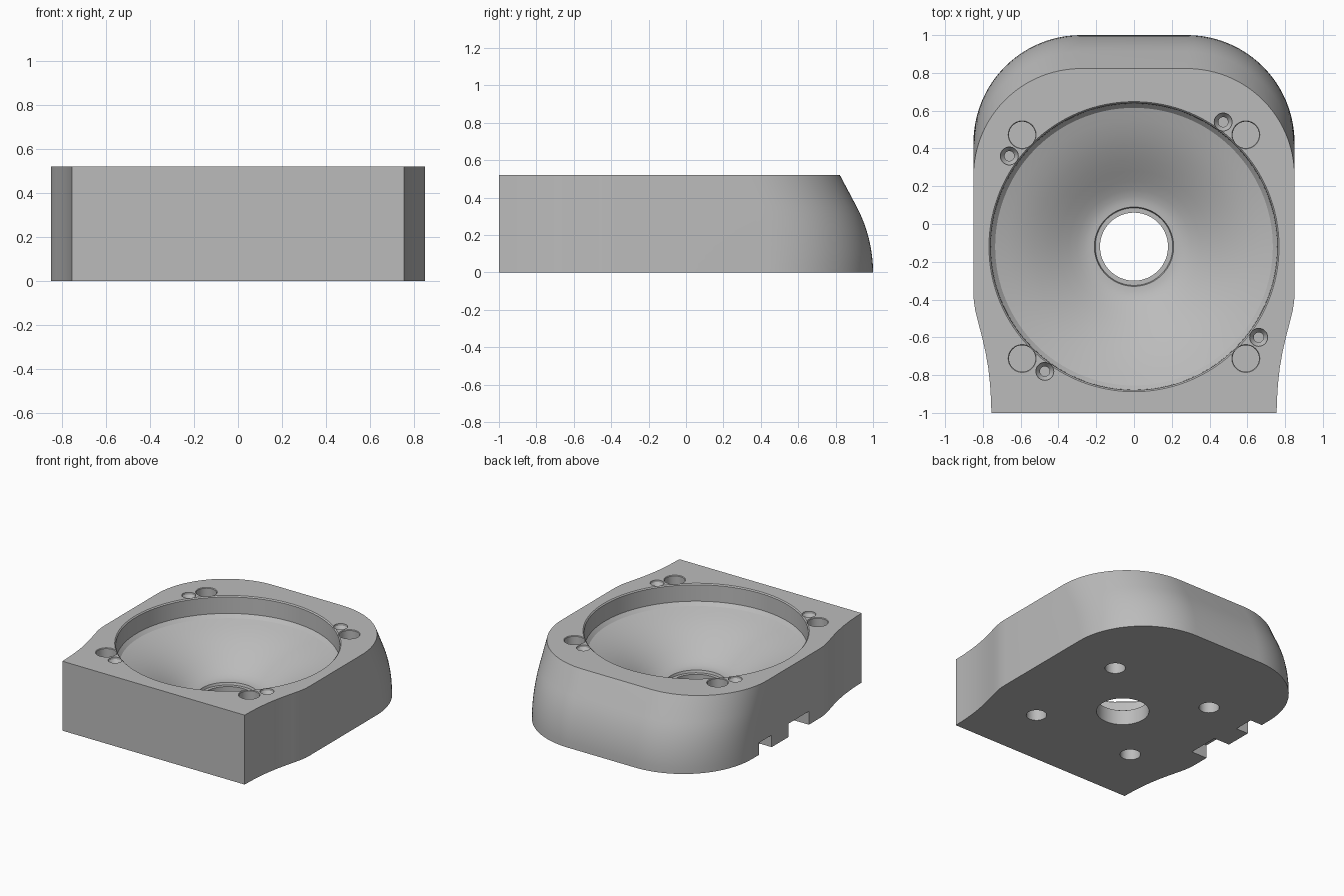
import bpy, bmesh
from math import sin, cos, pi, radians, tan

cube = bpy.data.objects.get("Cube")
if cube:
    bpy.data.objects.remove(cube, do_unlink=True)

HEIGHT = 0.52
BOWL_Y = -0.12

grey = bpy.data.materials.new("plain grey")
grey.use_nodes = True
COLOUR = (0.5, 0.5, 0.5, 1)
grey.diffuse_color = COLOUR
grey.node_tree.nodes["Principled BSDF"].inputs["Base Color"].default_value = COLOUR


def loft(name, rings):
    """Skin a stack of closed rings and cap both ends."""
    bm = bmesh.new()
    loops = [[bm.verts.new(p) for p in ring] for ring in rings]
    n = len(loops[0])
    for a, b in zip(loops, loops[1:]):
        for i in range(n):
            j = (i + 1) % n
            bm.faces.new((a[i], a[j], b[j], b[i]))
    bm.faces.new(loops[0])
    bm.faces.new(loops[-1])
    bmesh.ops.recalc_face_normals(bm, faces=bm.faces)
    mesh = bpy.data.meshes.new(name)
    bm.to_mesh(mesh)
    bm.free()
    mesh.materials.append(grey)
    ob = bpy.data.objects.new(name, mesh)
    bpy.context.collection.objects.link(ob)
    return ob


def lathe(name, profile, x, y, steps=48):
    """Revolve (radius, height) points around a vertical axis."""
    return loft(name, [[(x + r * cos(2 * pi * i / steps), y + r * sin(2 * pi * i / steps), z)
                        for i in range(steps)] for r, z in profile])


def box(name, x0, x1, y0, y1, z0, z1):
    return loft(name, [[(x0, y0, z), (x1, y0, z), (x1, y1, z), (x0, y1, z)] for z in (z0, z1)])


# Plan outline: straight front, waisted sides, round back corners
waist = [(0.755, -1), (0.757, -0.93), (0.762, -0.85), (0.772, -0.76), (0.786, -0.68),
         (0.804, -0.6), (0.825, -0.52), (0.84, -0.46), (0.848, -0.41), (0.85, -0.36)]
corner = [(0.28 + 0.57 * cos(a), 0.43 + 0.57 * sin(a))
          for a in (radians(90 * i / 24) for i in range(25))]
half = waist + corner
outline = half + [(-x, y) for x, y in reversed(half)]

# Back lean: an arc that runs into a straight slope
LEAN, RADIUS = radians(28), 0.75
lean = [(RADIUS * sin(LEAN * i / 8), RADIUS * (1 - cos(LEAN * i / 8))) for i in range(9)]
z_end, s_end = lean[-1]
lean.append((HEIGHT, s_end + (HEIGHT - z_end) * tan(LEAN)))

body = loft("housing_body", [[(x, y - s if y > 0.4 else y, z) for x, y in outline]
                             for z, s in lean])

# Flared bowl with its stepped rim and centre hole
cutters = [lathe("bowl_cutter", [
    (0.776, 0.528), (0.76, 0.512), (0.758, 0.39), (0.735, 0.365), (0.67, 0.344), (0.6, 0.318),
    (0.53, 0.286), (0.46, 0.248), (0.4, 0.212), (0.345, 0.178), (0.3, 0.153), (0.265, 0.138),
    (0.235, 0.131), (0.21, 0.13), (0.205, 0.112), (0.18, 0.112), (0.18, -0.05)], 0, BOWL_Y, 128)]

# Round pockets on top and blind holes underneath
for sx in (-1, 1):
    for sy in (-1, 1):
        cutters.append(lathe("pocket_cutter", [
            (0.078, HEIGHT + 0.005), (0.07, HEIGHT - 0.005), (0.07, HEIGHT - 0.15)],
            sx * 0.592, BOWL_Y + sy * 0.592))
        cutters.append(lathe("base_hole_cutter", [(0.07, -0.05), (0.07, 0.15)],
                             sx * 0.42, BOWL_Y + sy * 0.42))

# Small countersunk screw holes
for x, y in ((0.66, -0.48), (0.472, 0.66)):
    for s in (-1, 1):
        cutters.append(lathe("screw_hole_cutter", [
            (0.048, HEIGHT + 0.02), (0.047, HEIGHT - 0.015), (0.026, HEIGHT - 0.045),
            (0.026, HEIGHT - 0.12)], s * x, BOWL_Y + s * y, 32))

# Two notches in the lower edge of one side
cutters.append(box("notch_cutter", -0.95, -0.75, 0.2, 0.35, -0.05, 0.09))
cutters.append(box("notch_cutter", -0.95, -0.72, -0.24, 0, -0.05, 0.1))

bpy.ops.object.select_all(action='DESELECT')
bpy.context.view_layer.objects.active = body
body.select_set(True)
for cutter in cutters:
    cutter.hide_render = True
    mod = body.modifiers.new("cut", 'BOOLEAN')
    mod.operation = 'DIFFERENCE'
    mod.solver = 'EXACT'
    mod.object = cutter
    bpy.ops.object.modifier_apply(modifier=mod.name)
for cutter in cutters:
    bpy.data.objects.remove(cutter, do_unlink=True)

bpy.ops.object.shade_smooth_by_angle(angle=radians(25))
